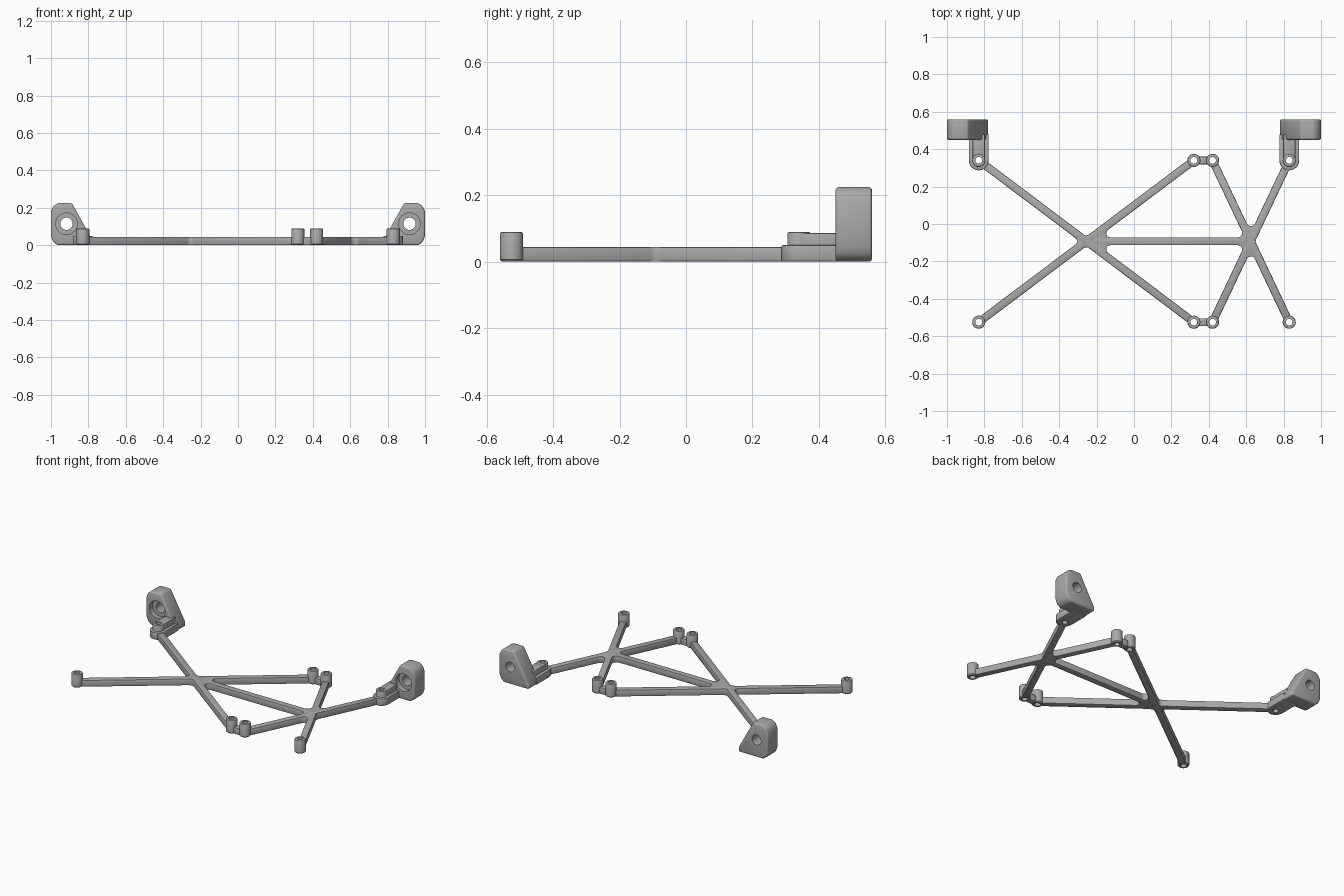
import bpy, bmesh
from math import sin, cos, pi, atan2, tan, radians
from mathutils import Vector, Matrix

if "Cube" in bpy.data.objects:
    bpy.data.objects.remove(bpy.data.objects["Cube"])

grey = bpy.data.materials.new("satin grey")
grey.use_nodes = True
grey.diffuse_color = (0.4, 0.4, 0.4, 1)
grey.node_tree.nodes["Principled BSDF"].inputs["Base Color"].default_value = (0.4, 0.4, 0.4, 1)

HALF, THICK = 0.021, 0.045      # bar half width and thickness
POST_R, HOLE_R, POST_H = 0.035, 0.018, 0.09
BACK, FRONT = 0.34, -0.525      # rows of posts
MID = (BACK + FRONT) / 2


def add_object(name, bm):
    bmesh.ops.recalc_face_normals(bm, faces=bm.faces)
    mesh = bpy.data.meshes.new(name)
    bm.to_mesh(mesh)
    bm.free()
    mesh.materials.append(grey)
    ob = bpy.data.objects.new(name, mesh)
    bpy.context.collection.objects.link(ob)
    return ob


def prism(name, outline, depth):
    """Extrude a closed outline of 3D points along a vector."""
    bm = bmesh.new()
    face = bm.faces.new([bm.verts.new(p) for p in outline])
    new = bmesh.ops.extrude_face_region(bm, geom=[face])["geom"]
    verts = [g for g in new if isinstance(g, bmesh.types.BMVert)]
    bmesh.ops.translate(bm, verts=verts, vec=depth)
    return add_object(name, bm)


def cylinder(name, radius, depth, matrix):
    bm = bmesh.new()
    bmesh.ops.create_cone(bm, cap_ends=True, segments=32, radius1=radius,
                          radius2=radius, depth=depth, matrix=matrix)
    return add_object(name, bm)


def finish(ob, bevel=0, segments=2, cutters=()):
    """Round the edges, cut the holes and apply everything."""
    if bevel:
        mod = ob.modifiers.new("round", "BEVEL")
        mod.width, mod.segments = bevel, segments
        mod.limit_method, mod.angle_limit = "ANGLE", radians(30)
    for cutter in cutters:
        cutter.hide_render = True
        mod = ob.modifiers.new("hole", "BOOLEAN")
        mod.object, mod.operation, mod.solver = cutter, "DIFFERENCE", "EXACT"
    graph = bpy.context.evaluated_depsgraph_get()
    mesh = bpy.data.meshes.new_from_object(ob.evaluated_get(graph))
    ob.modifiers.clear()
    ob.data = mesh
    mesh.shade_smooth()
    mesh.set_sharp_from_angle(angle=radians(35))
    for cutter in cutters:
        bpy.data.objects.remove(cutter)


def bar(name, a, b, trim_a, trim_b):
    a, b = Vector((*a, 0)), Vector((*b, 0))
    d = (b - a).normalized()
    side = Vector((-d.y, d.x, 0)) * HALF
    a, b = a + d * trim_a, b - d * trim_b
    finish(prism(name, [a - side, b - side, b + side, a + side], (0, 0, THICK)), 0.006)


def post(name, x, y):
    """Hollow turned post with softened rims."""
    c = 0.006
    profile = [(HOLE_R, 0), (POST_R - c, 0), (POST_R, c), (POST_R, POST_H - c),
               (POST_R - c / 3, POST_H - c / 3), (POST_R - c, POST_H), (HOLE_R, POST_H)]
    bm = bmesh.new()
    ring = [bm.verts.new((x + r, y, z)) for r, z in profile]
    edges = [bm.edges.new((p, q)) for p, q in zip(ring, ring[1:] + ring[:1])]
    bmesh.ops.spin(bm, geom=ring + edges, cent=(x, y, 0), axis=(0, 0, 1),
                   angle=2 * pi, steps=32, use_merge=True)
    bmesh.ops.remove_doubles(bm, verts=bm.verts, dist=1e-5)
    finish(add_object(name, bm))


def hub(name, centre, targets, fillet):
    """Crossing plate with a fillet between each neighbouring pair of bars."""
    centre = Vector((*centre, 0))
    angles = sorted(atan2(y - centre.y, x - centre.x) % (2 * pi) for x, y in targets)
    outline = []
    for i, a in enumerate(angles):
        gap = (angles[(i + 1) % len(angles)] - a) % (2 * pi)
        mid = a + gap / 2
        reach = (HALF + fillet) / sin(gap / 2)
        heart = centre + Vector((cos(mid), sin(mid), 0)) * reach
        sweep = pi - gap
        for k in range(9):
            t = mid + pi - sweep / 2 + sweep * (1 - k / 8)
            outline.append(heart + Vector((cos(t), sin(t), 0)) * fillet)
    finish(prism(name, outline, (0, 0, THICK)), 0.004)


# Posts
corners = {"left": 0.83, "inner_left": 0.42, "inner_right": 0.32, "right": -0.83}
for label, x in corners.items():
    post("back_post_" + label, x, BACK)
    post("front_post_" + label, x, FRONT)

# Diagonal bars, running from post to post through each crossing
IN = 0.026
bar("long_diagonal_1", (-0.83, BACK), (0.32, FRONT), IN, IN)
bar("long_diagonal_2", (-0.83, FRONT), (0.32, BACK), IN, IN)
bar("short_diagonal_1", (0.42, BACK), (0.83, FRONT), IN, IN)
bar("short_diagonal_2", (0.42, FRONT), (0.83, BACK), IN, IN)

# Middle bar and links between the paired posts
LEFT_HUB, RIGHT_HUB = (0.625, MID), (-0.255, MID)
bar("middle_bar", RIGHT_HUB, LEFT_HUB, 0, 0)
bar("back_link", (0.32, BACK), (0.42, BACK), IN, IN)
bar("front_link", (0.32, FRONT), (0.42, FRONT), IN, IN)

# Filleted crossings
hub("right_hub", RIGHT_HUB,
    [(-0.83, BACK), (-0.83, FRONT), (0.32, BACK), (0.32, FRONT), LEFT_HUB], 0.022)
hub("left_hub", LEFT_HUB,
    [(0.42, BACK), (0.42, FRONT), (0.83, BACK), (0.83, FRONT), RIGHT_HUB], 0.024)

# Mounting brackets at the two back corners
LUG_FRONT, LUG_BACK = 0.45, 0.56
for label, s in (("left", 1), ("right", -1)):
    x = s * 0.83

    def screw_hole():
        return cylinder("screw_cutter", HOLE_R, 0.4, Matrix.Translation((x, BACK, 0)))

    def lug_hole(radius, y0, y1):
        place = Matrix.Translation((s * 0.917, (y0 + y1) / 2, 0.115))
        return cylinder("lug_cutter", radius, y1 - y0, place @ Matrix.Rotation(pi / 2, 4, "X"))

    # foot with a round front around the post
    r = 0.053
    arc = [(x + r * cos(t), BACK + r * sin(t), 0)
           for t in (pi + pi * k / 16 for k in range(17))]
    back = LUG_FRONT + 0.03
    foot = prism("foot_" + label, arc + [(x + r, back, 0), (x - r, back, 0)], (0, 0, 0.05))
    finish(foot, 0.006, 2, [screw_hole()])

    # raised rib from the post to the lug
    w = 0.033
    rib = prism("rib_" + label, [(x - w, BACK, 0.03), (x + w, BACK, 0.03),
                                 (x + w, back, 0.03), (x - w, back, 0.03)], (0, 0, 0.057))
    finish(rib, 0.006, 2, [screw_hole()])

    # upright lug with sloped inner side and counterbored hole
    side = [(0.78, 0), (0.965, 0), (0.988, 0.018), (1, 0.05), (1, 0.18), (0.988, 0.208),
            (0.965, 0.225), (0.888, 0.225), (0.78, 0.03)]
    lug = prism("lug_" + label, [(s * px, LUG_FRONT, pz) for px, pz in side],
                (0, LUG_BACK - LUG_FRONT, 0))
    finish(lug, 0.01, 3, [lug_hole(0.033, 0.3, 0.7), lug_hole(0.058, 0.3, LUG_FRONT + 0.035)])
